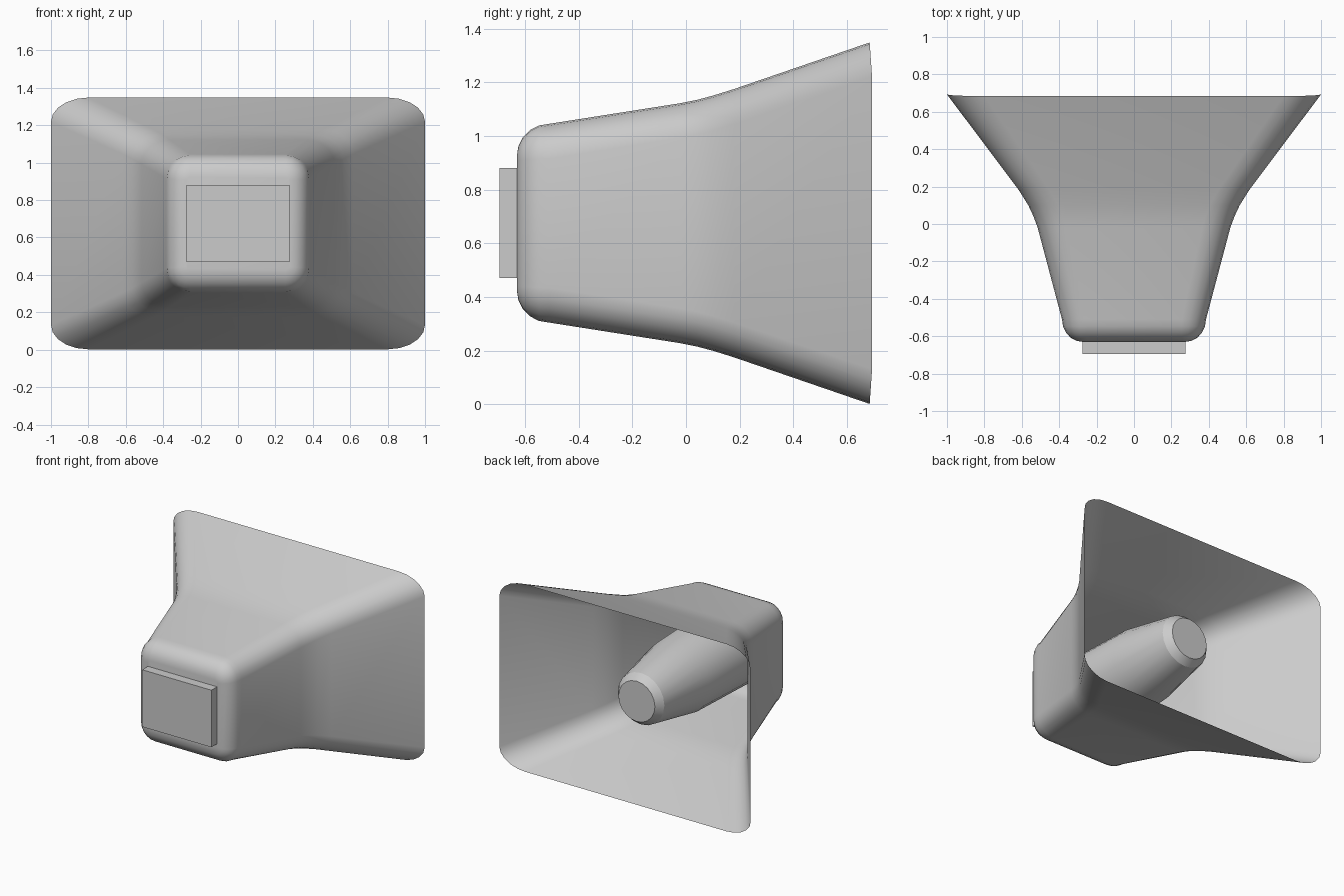
import bpy, bmesh
from math import sin, cos, pi

if "Cube" in bpy.data.objects:
    bpy.data.objects.remove(bpy.data.objects["Cube"])

ZC = 0.675   # height of the horn axis


def loft(name, rings, cap_start=True, cap_end=True, angle=0.6):
    """Skin a list of closed point rings that share a point count."""
    bm = bmesh.new()
    vr = [[bm.verts.new(p) for p in ring] for ring in rings]
    n = len(vr[0])
    for a, b in zip(vr, vr[1:]):
        for i in range(n):
            j = (i + 1) % n
            bm.faces.new((a[i], a[j], b[j], b[i]))
    if cap_start:
        bm.faces.new(vr[0][::-1])
    if cap_end:
        bm.faces.new(vr[-1])
    bmesh.ops.recalc_face_normals(bm, faces=bm.faces)
    # make sure the first cap faces forward (-y)
    bm.faces.ensure_lookup_table()
    bm.normal_update()
    front = min(bm.faces, key=lambda f: f.calc_center_median().y)
    if front.normal.y > 0:
        bmesh.ops.reverse_faces(bm, faces=bm.faces)
    me = bpy.data.meshes.new(name)
    bm.to_mesh(me)
    bm.free()
    ob = bpy.data.objects.new(name, me)
    bpy.context.collection.objects.link(ob)
    bpy.context.view_layer.objects.active = ob
    ob.select_set(True)
    bpy.ops.object.shade_smooth_by_angle(angle=angle)
    ob.select_set(False)
    return ob


def rounded_rect(y, hw, hh, rx, rz, dip=0.0, seg=5):
    """Rounded rectangle in the xz plane; dip pulls top and bottom forward."""
    pts = []
    for q, (sx, sz) in enumerate([(1, 1), (-1, 1), (-1, -1), (1, -1)]):
        for k in range(seg + 1):
            t = (q + k / seg) * pi / 2
            pts.append((sx * (hw - rx) + rx * cos(t),
                        y - dip * abs(sin(t)),
                        ZC + sz * (hh - rz) + rz * sin(t)))
    return pts


# Horn shell: rounded front edge, gently widening throat, flared open mouth
rings = []
for k in range(6):
    t = k / 5 * pi / 2
    s = sin(t)
    r = 0.02 + 0.11 * s
    rings.append(rounded_rect(-0.51 - 0.12 * cos(t), 0.275 + 0.11 * s,
                              0.25 + 0.12 * s, r, r))
for y, hw, hh, rx, rz in [(-0.02, 0.515, 0.447, 0.15, 0.13),
                          (0.04, 0.537, 0.459, 0.155, 0.13),
                          (0.10, 0.565, 0.475, 0.16, 0.13),
                          (0.18, 0.615, 0.50, 0.165, 0.13)]:
    rings.append(rounded_rect(y, hw, hh, rx, rz))
rings.append(rounded_rect(0.693, 1.0, 0.673, 0.2, 0.13, dip=0.009))
loft("horn_shell", rings, cap_end=False)

# Tapered plug inside the horn
SIDES = 20
plug = [[(r * cos(2 * pi * i / SIDES), y, ZC + r * sin(2 * pi * i / SIDES))
         for i in range(SIDES)]
        for y, r in [(-0.60, 0.28), (0.10, 0.26), (0.51, 0.185), (0.56, 0.145)]]
loft("inner_plug", plug, angle=0.4)

# Flat mounting plate on the front
bpy.ops.mesh.primitive_cube_add(size=1, location=(0, -0.655, ZC))
plate = bpy.context.object
plate.name = "mounting_plate"
plate.scale = (0.55, 0.08, 0.41)
